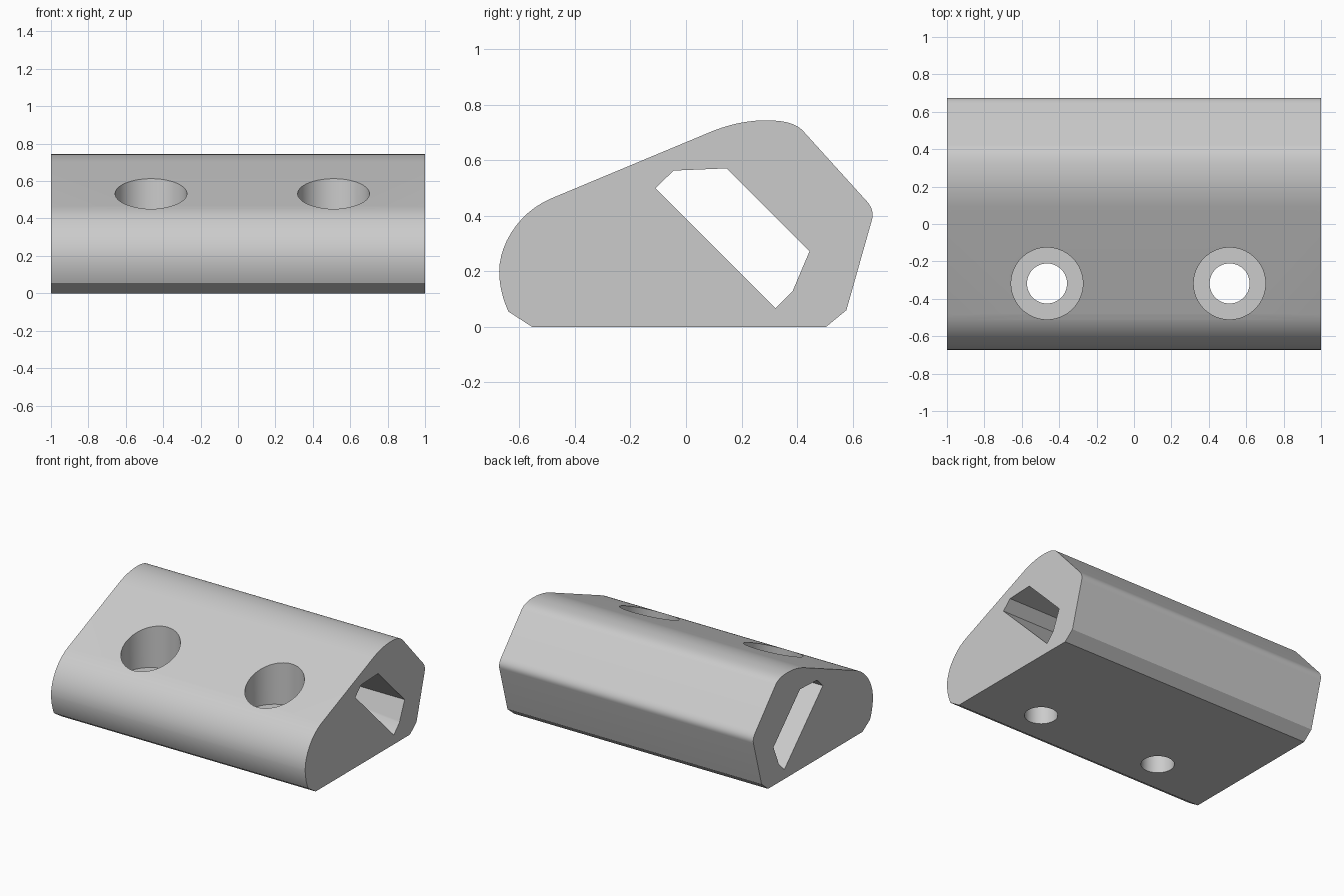
import bpy
import bmesh
from mathutils import Vector
from mathutils.geometry import interpolate_bezier

default = bpy.data.objects.get("Cube")
if default:
    bpy.data.objects.remove(default, do_unlink=True)

grey = bpy.data.materials.new("plain_grey")
grey.use_nodes = True
grey.diffuse_color = (0.6, 0.6, 0.6, 1)
grey.node_tree.nodes["Principled BSDF"].inputs["Base Color"].default_value = (0.6, 0.6, 0.6, 1)


def prism(name, profile, half):
    """Extrude a (y, z) profile along x, from -half to half."""
    bm = bmesh.new()
    face = bm.faces.new([bm.verts.new((-half, y, z)) for y, z in profile])
    moved = bmesh.ops.extrude_face_region(bm, geom=[face])["geom"]
    verts = [v for v in moved if isinstance(v, bmesh.types.BMVert)]
    bmesh.ops.translate(bm, verts=verts, vec=(2 * half, 0, 0))
    bmesh.ops.recalc_face_normals(bm, faces=bm.faces)
    mesh = bpy.data.meshes.new(name)
    bm.to_mesh(mesh)
    bm.free()
    mesh.materials.append(grey)
    obj = bpy.data.objects.new(name, mesh)
    bpy.context.collection.objects.link(obj)
    return obj


def bend(*points):
    """Sample a rounded corner from four bezier points."""
    return [p.to_2d() for p in interpolate_bezier(*[Vector((*p, 0)) for p in points], 12)]


def cut(obj, cutter):
    """Subtract a cutter and delete it."""
    mod = obj.modifiers.new("cut", "BOOLEAN")
    mod.object = cutter
    mod.operation = "DIFFERENCE"
    mod.solver = "EXACT"
    bpy.context.view_layer.objects.active = obj
    bpy.ops.object.modifier_apply(modifier=mod.name)
    bpy.data.objects.remove(cutter, do_unlink=True)


def cylinder(name, x, radius, bottom, top):
    bpy.ops.mesh.primitive_cylinder_add(vertices=64, radius=radius, depth=top - bottom,
                                        location=(x, -0.318, (top + bottom) / 2))
    obj = bpy.context.object
    obj.name = name
    obj.hide_render = True
    obj.data.materials.append(grey)
    return obj


# Body outline: bottom chamfers, rounded nose, sloping roof, rounded crest and back corner
outline = [(0.505, 0), (-0.555, 0)]
outline += bend((-0.64, 0.055), (-0.665, 0.11), (-0.673, 0.16), (-0.673, 0.2))
outline += bend((-0.673, 0.2), (-0.673, 0.3), (-0.6, 0.415), (-0.485, 0.463))[1:]
outline += bend((0.09, 0.703), (0.16, 0.732), (0.23, 0.744), (0.285, 0.744))
outline += bend((0.285, 0.744), (0.345, 0.744), (0.39, 0.737), (0.42, 0.708))[1:]
outline += bend((0.64, 0.465), (0.66, 0.445), (0.68, 0.42), (0.67, 0.385))
outline += [(0.578, 0.06)]
body = prism("clamp_body", outline, 1)

# Slanted slot through the full length
slot = [(-0.11, 0.499), (-0.045, 0.563), (0.147, 0.571),
        (0.445, 0.272), (0.384, 0.128), (0.323, 0.067)]
cut(body, prism("slot_cutter", slot, 1.2))

# Two counterbored bolt holes
for x in (-0.465, 0.511):
    cut(body, cylinder("counterbore_cutter", x, 0.192, 0.31, 1))
    cut(body, cylinder("bolt_hole_cutter", x, 0.107, -0.2, 0.5))

bpy.ops.object.select_all(action="DESELECT")
body.select_set(True)
bpy.context.view_layer.objects.active = body
bpy.ops.object.shade_smooth_by_angle(angle=0.45)
